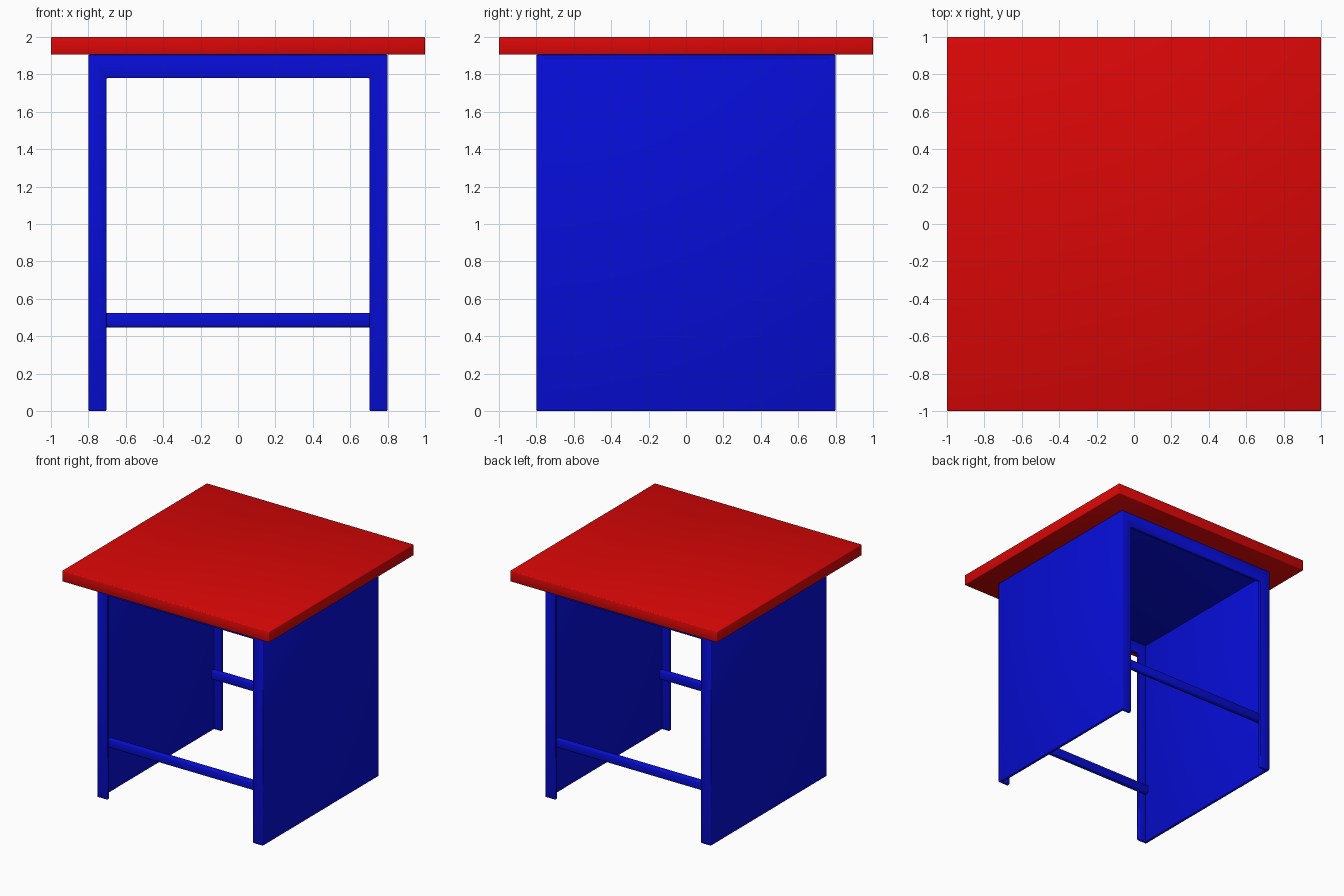
import bpy, bmesh

if "Cube" in bpy.data.objects:
    bpy.data.objects.remove(bpy.data.objects["Cube"])


def material(name, rgb):
    m = bpy.data.materials.new(name)
    m.diffuse_color = (*rgb, 1)
    m.use_nodes = True
    m.node_tree.nodes["Principled BSDF"].inputs["Base Color"].default_value = m.diffuse_color
    return m


RED = material("red paint", (0.7, 0.002, 0.002))
BLUE = material("blue paint", (0.002, 0.004, 0.68))


def board(name, bm, mat, bevel=0.006):
    # link the finished mesh, smooth it and round its edges
    for f in bm.faces:
        f.smooth = True
    mesh = bpy.data.meshes.new(name)
    bm.to_mesh(mesh)
    bm.free()
    mesh.materials.append(mat)
    obj = bpy.data.objects.new(name, mesh)
    bpy.context.collection.objects.link(obj)
    bev = obj.modifiers.new("soft edges", 'BEVEL')
    bev.width = bevel
    bev.segments = 2
    return obj


def box(name, lo, hi, mat, bevel=0.006):
    bm = bmesh.new()
    bmesh.ops.create_cube(bm, size=1)
    bmesh.ops.scale(bm, vec=[b - a for a, b in zip(lo, hi)], verts=bm.verts)
    obj = board(name, bm, mat, bevel)
    obj.location = [(a + b) / 2 for a, b in zip(lo, hi)]


def frame(name, y0, y1):
    # upside-down U profile pushed through the board thickness
    pts = [(-.8, 0), (-.703, 0), (-.703, 1.78), (.703, 1.78),
           (.703, 0), (.8, 0), (.8, 1.905), (-.8, 1.905)]
    bm = bmesh.new()
    face = bm.faces.new([bm.verts.new((x, y0, z)) for x, z in pts])
    ext = bmesh.ops.extrude_face_region(bm, geom=[face])
    verts = [g for g in ext["geom"] if isinstance(g, bmesh.types.BMVert)]
    bmesh.ops.translate(bm, vec=(0, y1 - y0, 0), verts=verts)
    bmesh.ops.recalc_face_normals(bm, faces=bm.faces)
    board(name, bm, BLUE)


T = 0.03  # board thickness

# Table top and the board beneath it
box("table_top", (-1, -1, 1.905), (1, 1, 2), RED)
box("under_top_board", (-.8, -.8 + T, 1.905 - T), (.8, .8 - T, 1.905), BLUE)

# Side panels
for side, s in (("left", -1), ("right", 1)):
    xs = sorted((s * .8, s * (.8 - T)))
    box(side + "_panel", (xs[0], -.797, 0), (xs[1], .797, 1.905), BLUE)

# Front and back leg frames, each with a stretcher bar behind it
for side, s in (("front", -1), ("back", 1)):
    frame(side + "_leg_frame", *sorted((s * .8, s * (.8 - T))))
    ys = sorted((s * .78, s * .735))
    box(side + "_stretcher", (-.78, ys[0], .447), (.78, ys[1], .525), BLUE, .012)
